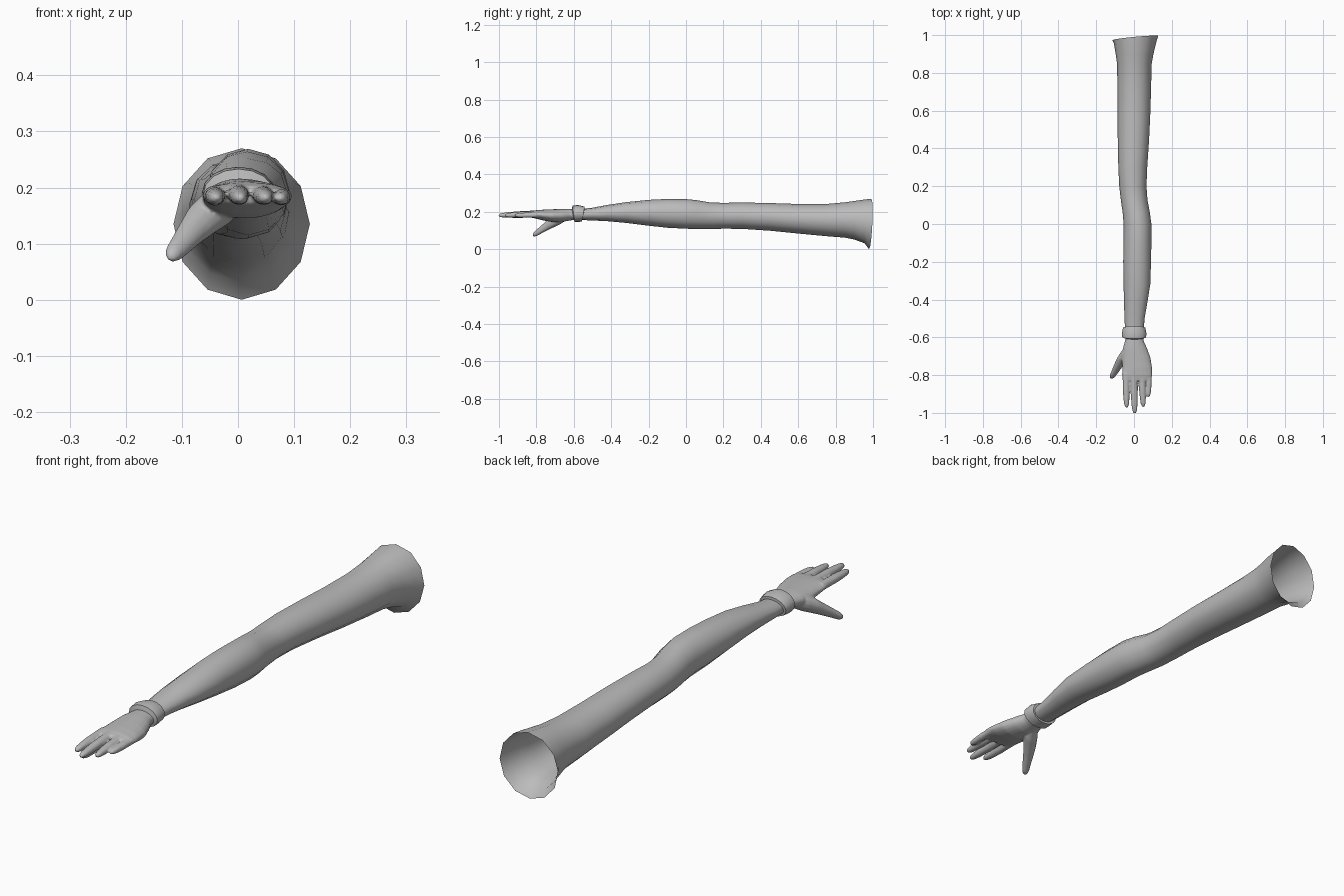
import bpy, bmesh, math

grey = bpy.data.materials.new("plain grey")
grey.diffuse_color = (0.5, 0.5, 0.5, 1)


def loft(bm, sections, n, cap=False, ring=False, wave=None):
    """Skin elliptical sections (y, left, right, bottom, top)."""
    rings = []
    for i, (y, l, r, b, t) in enumerate(sections):
        loop = []
        for k in range(n):
            a = 2 * math.pi * k / n
            dy = wave(i, a) if wave else 0
            loop.append(bm.verts.new(((l + r) / 2 + (r - l) / 2 * math.cos(a), y + dy,
                                      (b + t) / 2 + (t - b) / 2 * math.sin(a))))
        rings.append(loop)
    pairs = list(zip(rings, rings[1:])) + ([(rings[-1], rings[0])] if ring else [])
    for p, q in pairs:
        for k in range(n):
            m = (k + 1) % n
            bm.faces.new((p[k], p[m], q[m], q[k]))
    if cap:
        bm.faces.new(rings[0])
        bm.faces.new(rings[-1][::-1])


def tube(bm, path, flat=1.0, n=12):
    """Closed finger shape from (x, y, z, radius) points."""
    loft(bm, [(y, x - r, x + r, z - r * flat, z + r * flat) for x, y, z, r in path], n, cap=True)


def finish(bm, name, angle=60):
    bmesh.ops.recalc_face_normals(bm, faces=bm.faces)
    me = bpy.data.meshes.new(name)
    bm.to_mesh(me)
    bm.free()
    me.materials.append(grey)
    ob = bpy.data.objects.new(name, me)
    bpy.context.collection.objects.link(ob)
    bpy.ops.object.select_all(action='DESELECT')
    ob.select_set(True)
    bpy.context.view_layer.objects.active = ob
    bpy.ops.object.shade_smooth_by_angle(angle=math.radians(angle))
    return ob


# Arm: open shell from shoulder to wrist, uneven rim at the shoulder
arm_sections = [
    (0.985, -0.115, 0.128, 0.00, 0.270), (0.955, -0.106, 0.116, 0.032, 0.266),
    (0.90, -0.097, 0.103, 0.052, 0.258), (0.85, -0.090, 0.094, 0.062, 0.251),
    (0.75, -0.088, 0.091, 0.070, 0.242), (0.60, -0.087, 0.087, 0.084, 0.242),
    (0.45, -0.086, 0.080, 0.099, 0.247), (0.30, -0.083, 0.070, 0.109, 0.250),
    (0.20, -0.078, 0.066, 0.110, 0.248), (0.13, -0.070, 0.071, 0.108, 0.250),
    (0.06, -0.060, 0.084, 0.108, 0.262), (0.00, -0.055, 0.092, 0.110, 0.268),
    (-0.10, -0.056, 0.092, 0.115, 0.269), (-0.20, -0.057, 0.090, 0.126, 0.264),
    (-0.32, -0.055, 0.086, 0.141, 0.252), (-0.42, -0.053, 0.070, 0.150, 0.237),
    (-0.50, -0.050, 0.056, 0.154, 0.222), (-0.58, -0.047, 0.050, 0.157, 0.214)]
bm = bmesh.new()
loft(bm, arm_sections, 12, wave=lambda i, a: 0.013 * math.cos(a - 0.5) if i == 0 else 0)
finish(bm, "arm")

# Wrist band: thick ring, broader on the back of the wrist
band = [(0.030, -0.048, 0.050, 0.158, 0.212), (0.030, -0.058, 0.060, 0.148, 0.228),
        (0.0, -0.064, 0.066, 0.146, 0.237), (-0.022, -0.062, 0.064, 0.145, 0.233),
        (-0.026, -0.046, 0.050, 0.158, 0.212)]
bm = bmesh.new()
loft(bm, [(y - 0.579, l, r, b, t) for y, l, r, b, t in band], 16, ring=True,
     wave=lambda i, a: band[i][0] * 0.25 * math.sin(a))
finish(bm, "wrist_band", 40)

# Hand: palm, four fingers and thumb fused into one skin
bm = bmesh.new()
loft(bm, [(-0.56, -0.040, 0.046, 0.160, 0.212), (-0.62, -0.048, 0.052, 0.154, 0.216),
          (-0.66, -0.060, 0.070, 0.146, 0.216), (-0.71, -0.064, 0.088, 0.145, 0.214),
          (-0.76, -0.063, 0.096, 0.153, 0.212), (-0.80, -0.064, 0.097, 0.163, 0.209),
          (-0.83, -0.056, 0.090, 0.170, 0.203)], 20, cap=True)
# base x, tip x, base y, tip y, base z, radius
for x0, x1, y0, y1, z0, r in [(-0.043, -0.039, -0.79, -0.972, 0.187, 0.0185),
                              (-0.002, 0.004, -0.79, -1.003, 0.192, 0.019),
                              (0.041, 0.049, -0.79, -0.968, 0.190, 0.0185),
                              (0.079, 0.076, -0.77, -0.916, 0.184, 0.0165)]:
    path = []
    for t, k in [(0, 1), (0.3, 0.98), (0.5, 1), (0.75, 0.88), (0.9, 0.72), (0.97, 0.5), (1, 0.2)]:
        path.append((x0 + (x1 - x0) * t, y0 + (y1 - y0) * t, z0 + (0.181 - z0) * t, r * k))
    tube(bm, path, 0.9)
tube(bm, [(-0.012, -0.64, 0.178, 0.024), (-0.036, -0.68, 0.165, 0.036),
          (-0.060, -0.715, 0.146, 0.033), (-0.082, -0.75, 0.122, 0.026),
          (-0.099, -0.78, 0.101, 0.021), (-0.111, -0.80, 0.087, 0.018),
          (-0.117, -0.814, 0.079, 0.012), (-0.119, -0.819, 0.076, 0.005)])
hand = finish(bm, "hand")
fuse = hand.modifiers.new("fuse", 'REMESH')
fuse.mode = 'VOXEL'
fuse.voxel_size = 0.004
fuse.use_smooth_shade = True
soften = hand.modifiers.new("soften", 'SMOOTH')
soften.factor = 0.5
soften.iterations = 5
